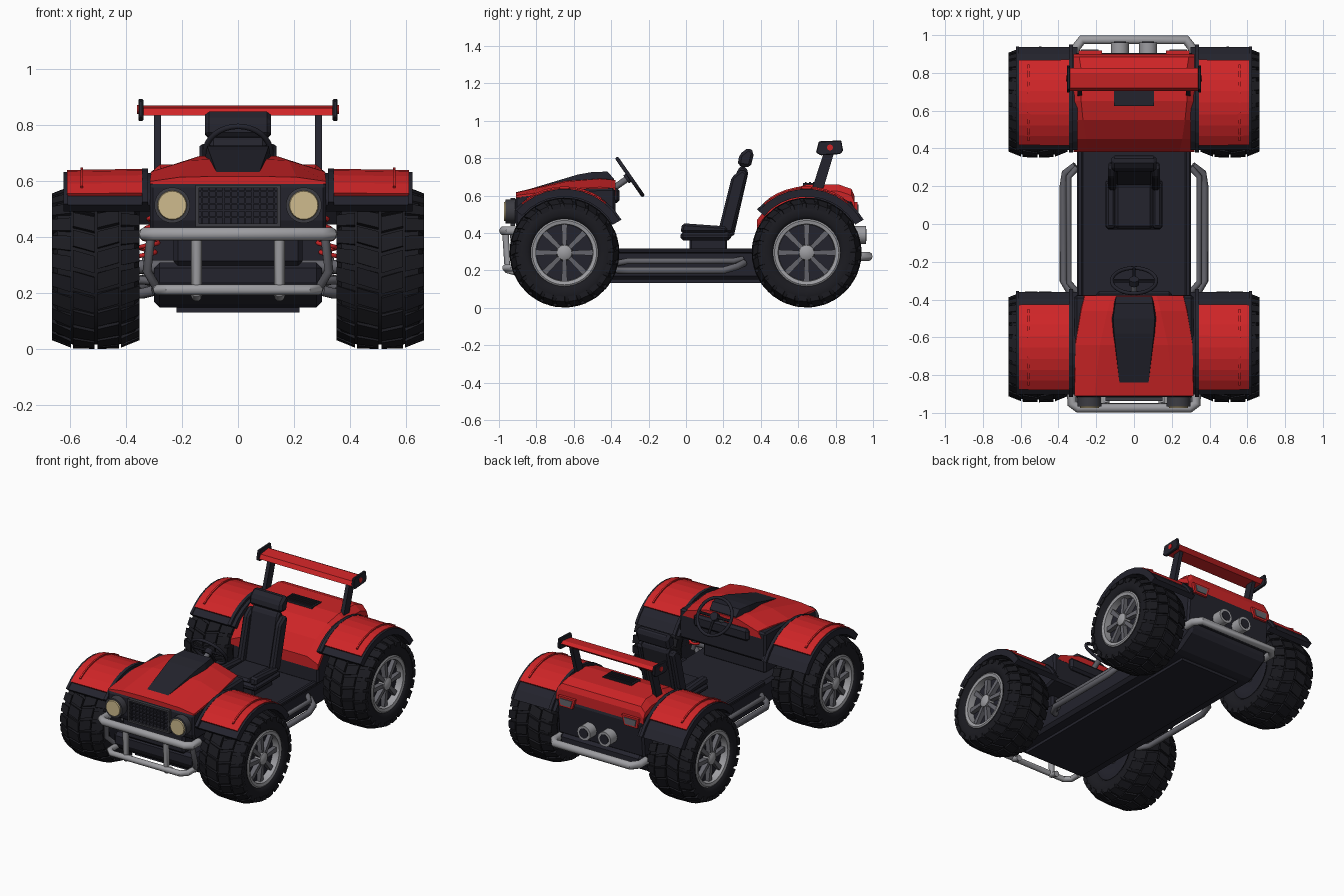
import bpy, bmesh
from math import sin, cos, pi, radians
from mathutils import Vector

cube = bpy.data.objects.get("Cube")
if cube:
    bpy.data.objects.remove(cube, do_unlink=True)


def material(name, *rgb):
    mat = bpy.data.materials.new(name)
    mat.use_nodes = True
    mat.diffuse_color = (*rgb, 1)
    mat.node_tree.nodes["Principled BSDF"].inputs["Base Color"].default_value = (*rgb, 1)
    return mat


RED = material("red paint", .62, .018, .02)
DARK = material("dark body", .017, .017, .026)
RUBBER = material("rubber", .011, .011, .015)
SILVER = material("silver metal", .34, .34, .36)
STEEL = material("dark steel", .13, .13, .15)
CREAM = material("cream lamp", .62, .5, .27)
TRIM = material("grey trim", .045, .045, .055)


def finish(obj, mat, smooth, mirror, bevel):
    obj.data.materials.append(mat)
    bpy.ops.object.select_all(action="DESELECT")
    obj.select_set(True)
    bpy.context.view_layer.objects.active = obj
    if smooth:
        bpy.ops.object.shade_smooth_by_angle(angle=radians(40))
    if bevel:
        mod = obj.modifiers.new("bevel", "BEVEL")
        mod.width, mod.segments, mod.limit_method = bevel, 1, "ANGLE"
    if mirror:
        obj.modifiers.new("mirror", "MIRROR")
    return obj


def skin(name, pieces, mat, smooth=False, mirror=False, loop=False, bevel=0):
    """Bridge each piece's rings of points into a closed solid."""
    bm = bmesh.new()
    for rings in pieces:
        rows = [[bm.verts.new(p) for p in ring] for ring in rings]
        n = len(rows[0])
        pairs = list(zip(rows, rows[1:])) + ([(rows[-1], rows[0])] if loop else [])
        for a, b in pairs:
            for i in range(n):
                j = (i + 1) % n
                bm.faces.new((a[i], a[j], b[j], b[i]))
        if not loop:
            bm.faces.new(rows[0])
            bm.faces.new(rows[-1])
    bmesh.ops.recalc_face_normals(bm, faces=bm.faces)
    mesh = bpy.data.meshes.new(name)
    bm.to_mesh(mesh)
    bm.free()
    obj = bpy.data.objects.new(name, mesh)
    bpy.context.collection.objects.link(obj)
    return finish(obj, mat, smooth, mirror, bevel)


def slab(x0, x1, y0, y1, z0, z1):
    return [[(x, y0, z0), (x, y1, z0), (x, y1, z1), (x, y0, z1)] for x in (x0, x1)]


def prism(x0, x1, outline):
    return [[(x, y, z) for y, z in outline] for x in (x0, x1)]


def loft(sections):
    """Symmetric hull: each section is a y and a half outline of (x, z)."""
    return [[(x, y, z) for x, z in half] + [(-x, y, z) for x, z in reversed(half)]
            for y, half in sections]


def rod(a, b, ra, rb=None, sides=16):
    a, b = Vector(a), Vector(b)
    turn = (b - a).to_track_quat("Z", "Y")
    circle = [Vector((cos(t * 2 * pi / sides), sin(t * 2 * pi / sides), 0)) for t in range(sides)]
    return [[p + turn @ c * r for c in circle] for p, r in ((a, ra), (b, rb or ra))]


def tube(name, points, radius, mat, mirror=False, cyclic=False):
    curve = bpy.data.curves.new(name, "CURVE")
    curve.dimensions, curve.bevel_depth, curve.bevel_resolution = "3D", radius, 3
    curve.use_fill_caps = True
    spline = curve.splines.new("POLY")
    spline.points.add(len(points) - 1)
    for p, co in zip(spline.points, points):
        p.co = (*co, 1)
    spline.use_cyclic_u = cyclic
    obj = bpy.data.objects.new(name, curve)
    bpy.context.collection.objects.link(obj)
    bpy.ops.object.select_all(action="DESELECT")
    obj.select_set(True)
    bpy.context.view_layer.objects.active = obj
    bpy.ops.object.convert(target="MESH")
    return finish(bpy.context.object, mat, True, mirror, 0)


AXLE_Y, AXLE_Z, WHEELBASE = -.65, .295, 1.295


def polar(x, r, angle):
    return (x, AXLE_Y + r * cos(angle), AXLE_Z + r * sin(angle))


def lathe(profile, sides=40):
    return [[polar(x, r, 2 * pi * k / sides) for k in range(sides)] for x, r in profile]


def arch(x0, x1, inner, outer0, outer1, start, end, steps=1, skew=0):
    rings = []
    for k in range(steps + 1):
        a = start + (end - start) * k / steps
        rings.append([polar(x0, inner, a), polar(x1, inner, a + skew),
                      polar(x1, outer1, a + skew), polar(x0, outer0, a)])
    return rings


# Wheels: carcass, lugs, rim, spokes and hub
parts = []
carcass = [(.4, .155), (.37, .17), (.355, .2), (.354, .24), (.37, .265), (.43, .278), (.585, .278),
           (.645, .265), (.66, .24), (.658, .2), (.645, .178), (.61, .165)]
parts.append(skin("tyre", [lathe(carcass)], RUBBER, True, True, loop=True))
lugs, count = [], 24
step = 2 * pi / count
for k in range(count):
    a = k * step
    lugs.append(arch(.425, .502, .26, .291, .294, a, a + step * .8, skew=step * .3))
    lugs.append(arch(.512, .59, .26, .294, .291, a + step * .5, a + step * 1.3, skew=-step * .3))
    lugs.append(arch(.352, .418, .235, .262, .289, a, a + step * .72, skew=step * .2))
    lugs.append(arch(.597, .664, .235, .289, .262, a + step * .5, a + step * 1.22, skew=-step * .2))
parts.append(skin("tyre_lugs", lugs, RUBBER, mirror=True))
parts.append(skin("wheel_dish", [lathe([(.385, .165), (.375, .12), (.4, .05)]),
                                 lathe([(.4, .16), (.605, .16)])], DARK, True, True))
parts.append(skin("wheel_rim", [lathe([(.6, .18), (.65, .18), (.655, .172), (.65, .153), (.6, .15)])],
                  SILVER, True, True, loop=True))
spokes = []
for k in range(8):
    a = k * pi / 4
    spokes.append([[polar(x, r, a + s * w / r) for x, s in ((.6, -1), (.6, 1), (x1, 1), (x1, -1))]
                   for r, w, x1 in ((.03, .011, .64), (.156, .016, .63))])
parts.append(skin("wheel_spokes", spokes, STEEL, mirror=True))
parts.append(skin("wheel_hub", [lathe([(.6, .045), (.645, .04), (.655, .022)], 16)], SILVER, True, True))

# Fenders: dark arch with lips, red shell with a raised rib
lo, hi = radians(30), radians(139)
parts.append(skin("fender_arch", [arch(.3, .62, .302, .336, .336, lo, hi, 10),
                                  arch(.322, .343, .302, .352, .352, lo, hi, 10),
                                  arch(.608, .624, .3, .341, .341, lo, hi, 10)], DARK, mirror=True))
lo, hi = radians(50), radians(131)
parts.append(skin("fender_shell", [arch(.343, .61, .33, .35, .346, lo, hi, 8),
                                   arch(.553, .563, .33, .354, .354, lo + .1, hi - .1, 8)], RED, mirror=True))

# Suspension: coil spring, damper, axle and wishbones
coil = []
for k in range(61):
    t, a = k / 60, k * 2 * pi / 12
    coil.append((.28 + .05 * t + .03 * cos(a), AXLE_Y + .1 + .03 * sin(a), .5 - .17 * t))
parts.append(tube("coil_spring", coil, .008, RED, True))
arms = [rod((.27, AXLE_Y + .1, .52), (.335, AXLE_Y + .1, .3), .014),
        rod((.2, AXLE_Y, AXLE_Z), (.4, AXLE_Y, AXLE_Z), .025)]
for side in (-1, 1):
    arms.append(rod((.25, AXLE_Y + side * .12, .24), (.38, AXLE_Y, .25), .015))
parts.append(skin("suspension_arms", arms, STEEL, True, True))

for part in parts:
    rear = part.copy()
    rear.location.y = WHEELBASE
    rear.name, part.name = "rear_" + part.name, "front_" + part.name
    bpy.context.collection.objects.link(rear)

# Tub and body blocks
skin("floor_tub", [prism(-.3, .3, [(-.88, .22), (-.78, .15), (.76, .15), (.9, .24), (.9, .31), (-.88, .31)])],
     DARK, bevel=.02)
skin("skid_plate", [slab(-.22, .22, -.76, .72, .132, .16)], DARK)
skin("front_core", [slab(-.23, .23, -.89, -.5, .3, .45)], DARK, bevel=.015)
skin("nose_body", [prism(-.315, .315, [(-.9, .42), (-.915, .46), (-.915, .59), (-.88, .605), (-.6, .635),
                                       (-.38, .64), (-.375, .45), (-.5, .42)])], DARK, bevel=.012)
skin("rear_body", [prism(-.315, .315, [(.385, .3), (.385, .42), (.45, .53), (.56, .61), (.66, .635), (.87, .62),
                                       (.905, .52), (.885, .3)])], DARK, bevel=.012)
skin("sills", [slab(.27, .302, -.4, .4, .29, .318)], DARK, mirror=True, bevel=.008)

# Hood with raised centre panel
skin("hood", [loft([(-.91, [(.315, .59), (.315, .6), (.21, .615), (.08, .618)]),
                    (-.64, [(.315, .6), (.31, .635), (.18, .675), (.08, .68)]),
                    (-.46, [(.3, .6), (.28, .645), (.14, .69), (.08, .692)]),
                    (-.378, [(.29, .6), (.26, .64), (.12, .682), (.08, .684)])])], RED)
skin("hood_panel", [loft([(-.86, [(.08, .6), (.075, .628)]), (-.58, [(.115, .65), (.105, .712)]),
                          (-.5, [(.122, .66), (.11, .726)]), (-.42, [(.108, .66), (.1, .728)]),
                          (-.385, [(.1, .65), (.095, .69)])])], DARK)
skin("dashboard", [slab(-.2, .2, -.4, -.355, .56, .64)], DARK, bevel=.015)

# Rear cover and vent
skin("rear_cover", [loft([(y, [(.32, z - .07), (.32, z - .035), (w, z)]) for y, z, w in
                          ((.38, .47, .24), (.45, .56, .255), (.55, .632, .27), (.65, .66, .28),
                           (.82, .658, .28), (.885, .635, .29), (.9, .6, .29))])], RED)
vent = [slab(-.105, .105, .625, .72, .64, .666)]
vent += [slab(-.095, .095, .635 + k * .022, .645 + k * .022, .66, .672) for k in range(4)]
skin("engine_vent", vent, DARK)

# Grille and headlights
FACE = -.915
skin("grille_panel", [slab(-.145, .145, FACE - .008, FACE, .445, .58)], DARK)
frame = [slab(-.152, .152, FACE - .022, FACE, z, z + .012) for z in (.437, .576)]
frame += [slab(x - .006, x + .006, FACE - .022, FACE, .437, .588) for x in (-.146, .146)]
skin("grille_frame", frame, TRIM)
bars = [slab(-.14, .14, FACE - .016, FACE, z, z + .006) for z in (.469, .493, .517, .541, .562)]
bars += [slab(k * .026 - .003, k * .026 + .003, FACE - .014, FACE, .445, .58) for k in range(-5, 6)]
skin("grille_bars", bars, DARK)
lamp = Vector((.235, FACE, .515))
back = Vector((0, -1, 0))
skin("headlight_housing", [rod(lamp, lamp + back * .05, .064, sides=24)], TRIM, True, True)
skin("headlight_lens", [rod(lamp + back * .04, lamp + back * .058, .056, .05, 24)], CREAM, True, True)


# Bumpers, exhausts and tail lights
def bumper(name, end_y, bend_y, bar_y, half, z, radius):
    path = [(half, end_y, z), (half, bend_y, z), (half - .035, bar_y, z)]
    tube(name, path + [(-x, y, h) for x, y, h in reversed(path)], radius, SILVER)


bumper("front_upper_bumper", -.88, -.95, -.975, .33, .412, .025)
bumper("front_lower_bumper", -.86, -.93, -.965, .285, .213, .019)
bumper("rear_bumper", .86, .93, .975, .31, .275, .025)
tube("bumper_uprights", [(.148, -.91, .19), (.148, -.955, .2), (.148, -.965, .41)], .019, SILVER, True)
tube("bumper_stays", [(.31, -.93, .41), (.325, -.91, .28), (.29, -.86, .22)], .016, STEEL, True)
skin("exhausts", [rod((.075, .87, .39), (.075, .962, .39), .048)], SILVER, True, True)
skin("exhaust_bores", [rod((.075, .95, .39), (.075, .965, .39), .032)], DARK, True, True)
skin("tail_light_frame", [[[(x, y, z) for x, z in ((.17, .565), (.295, .565), (.285, .5), (.19, .5))]
                           for y in (.87, .918)]], RED, mirror=True)
skin("tail_light_lens", [[[(x, y, z) for x, z in ((.188, .553), (.28, .553), (.272, .512), (.2, .512))]
                          for y in (.9, .923)]], STEEL, mirror=True)

# Side step rails
tube("step_rail", [(.3, -.38, .21), (.34, -.36, .2), (.375, -.3, .2), (.375, .2, .2), (.365, .27, .22),
                   (.31, .31, .24)], .019, STEEL, True)
tube("upper_step_rail", [(.3, -.36, .24), (.345, -.31, .25), (.345, .25, .25), (.3, .3, .26)], .016, STEEL, True)

# Seat
skin("seat_base", [slab(-.1, .1, .02, .22, .3, .37)], DARK, bevel=.01)
skin("seat_cushion", [slab(-.15, .15, -.03, .24, .36, .405), slab(-.1, .1, -.025, .21, .4, .43)],
     DARK, bevel=.015)
skin("seat_bolsters", [prism(.1, .148, [(-.03, .4), (.22, .4), (.22, .435), (-.02, .452)]),
                       prism(.095, .138, [(.17, .4), (.25, .4), (.33, .72), (.3, .74), (.245, .7)])],
     DARK, mirror=True, bevel=.012)
skin("seat_back", [prism(-.1, .1, [(.2, .38), (.255, .38), (.335, .73), (.305, .765), (.275, .74)])],
     DARK, bevel=.012)
skin("headrest", [prism(-.118, .118, [(.275, .76), (.345, .75), (.365, .83), (.335, .858), (.285, .82)])],
     DARK, bevel=.015)

# Steering wheel
centre, across, up = Vector((0, -.3, .7)), Vector((1, 0, 0)), Vector((0, -.57, .82))
rim = [centre + .118 * (across * cos(k * pi / 16) + up * sin(k * pi / 16)) for k in range(32)]
tube("steering_wheel", rim, .01, DARK, cyclic=True)
skin("steering_spokes", [rod(centre, centre + .115 * d, .009, sides=8) for d in (across, -across, -up)]
     + [rod(centre - Vector((0, .02, .014)), centre + Vector((0, .008, .006)), .026)], DARK)
skin("steering_column", [rod(centre, (0, -.4, .63), .017)], STEEL, True)

# Rear wing
skin("wing_blade", [prism(-.34, .34, [(.705, .835), (.72, .862), (.8, .872), (.825, .86), (.8, .838)])], RED)
skin("wing_end_plate", [prism(.338, .356, [(.695, .83), (.71, .89), (.83, .895), (.84, .84), (.825, .822),
                                           (.72, .815)])], DARK, mirror=True, bevel=.004)
skin("wing_end_badge", [rod((.35, .77, .857), (.36, .77, .857), .016)], RED, mirror=True)
skin("wing_posts", [prism(.275, .3, [(.675, .64), (.735, .64), (.795, .84), (.74, .84)])], DARK, mirror=True)
